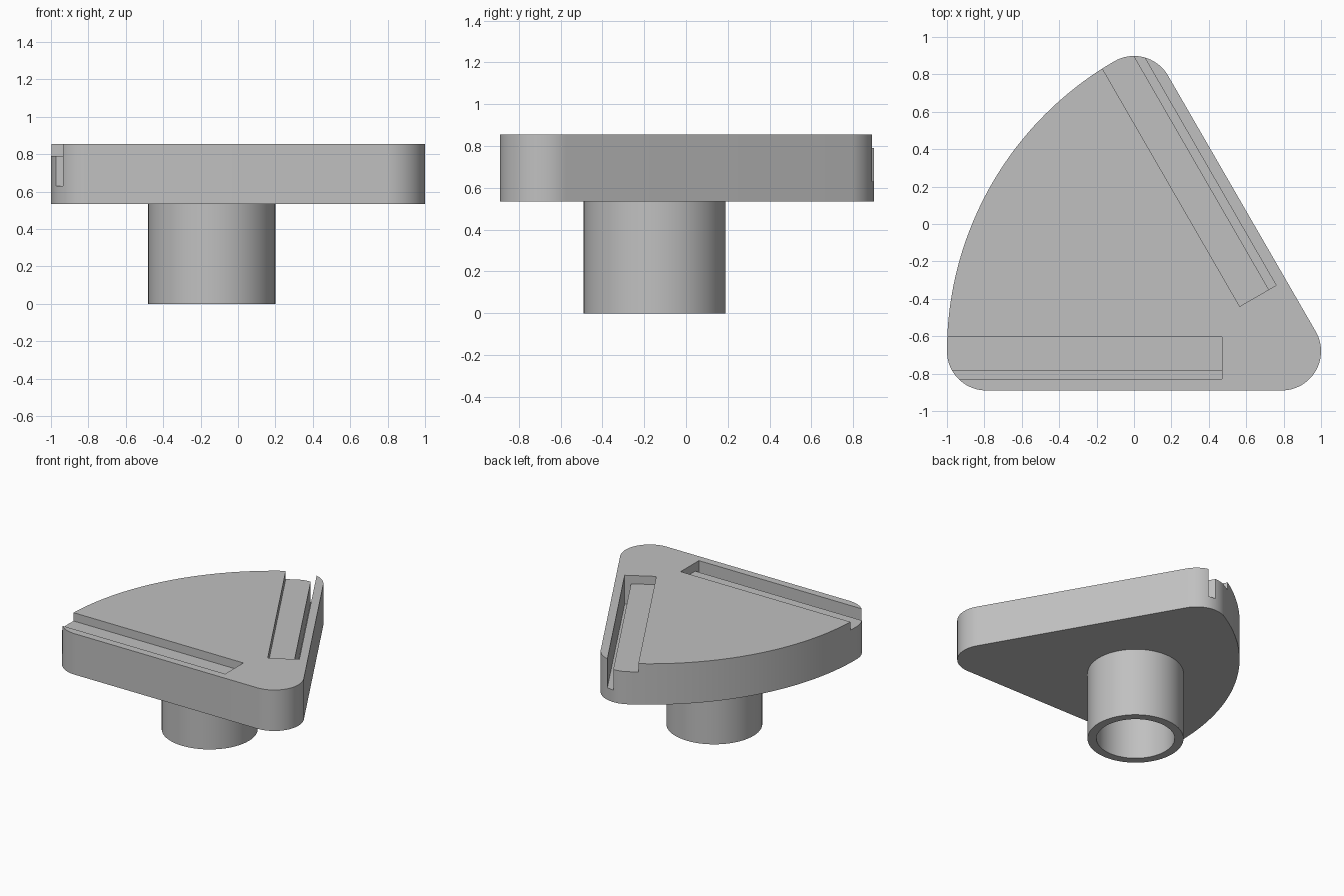
import bpy, bmesh, math
from mathutils import Vector

cube = bpy.data.objects.get("Cube")
if cube:
    bpy.data.objects.remove(cube, do_unlink=True)

# Single flat grey
grey = bpy.data.materials.new("light_grey")
grey.use_nodes = True
colour = (0.53, 0.53, 0.53, 1)
grey.diffuse_color = colour
grey.node_tree.nodes["Principled BSDF"].inputs["Base Color"].default_value = colour

Z_BOTTOM, Z_TOP = 0.535, 0.855
CORNER_R, SPAN = 0.21, 1.58
PIVOT = Vector((0.79, -0.68, 0))


def direction(degrees):
    a = math.radians(degrees)
    return Vector((math.cos(a), math.sin(a), 0))


def arc(centre, radius, start, end, steps):
    return [centre + radius * direction(start + (end - start) * i / steps)
            for i in range(steps + 1)]


def prism(name, points, sweep):
    """Close a polygon and sweep it into a solid."""
    bm = bmesh.new()
    face = bm.faces.new([bm.verts.new(p) for p in points])
    swept = bmesh.ops.extrude_face_region(bm, geom=[face])["geom"]
    verts = [v for v in swept if isinstance(v, bmesh.types.BMVert)]
    bmesh.ops.translate(bm, verts=verts, vec=sweep)
    return finish(name, bm)


def finish(name, bm):
    bmesh.ops.remove_doubles(bm, verts=bm.verts, dist=0.0005)
    bmesh.ops.recalc_face_normals(bm, faces=bm.faces)
    mesh = bpy.data.meshes.new(name)
    bm.to_mesh(mesh)
    bm.free()
    mesh.materials.append(grey)
    obj = bpy.data.objects.new(name, mesh)
    bpy.context.collection.objects.link(obj)
    return obj


def activate(obj):
    bpy.ops.object.select_all(action='DESELECT')
    obj.select_set(True)
    bpy.context.view_layer.objects.active = obj


# Sector-shaped plate with rounded corners
outline = (arc(PIVOT, CORNER_R, -90, 30, 24)
           + arc(PIVOT + SPAN * direction(120), CORNER_R, 30, 120, 18)
           + arc(PIVOT, SPAN + CORNER_R, 120, 180, 48)
           + arc(PIVOT + SPAN * direction(180), CORNER_R, 180, 270, 18))
for p in outline:
    p.z = Z_BOTTOM
plate = prism("sector_plate", outline, Vector((0, 0, Z_TOP - Z_BOTTOM)))

# Stepped slots along both straight edges, open at the curved side
step = [(-0.075, 0.79), (-0.075, 0.95), (0.15, 0.95),
        (0.15, 0.63), (0.105, 0.63), (0.105, 0.79)]
for name, along, outward in (("front_slot_cutter", 180, 270),
                             ("side_slot_cutter", 120, 30)):
    start = PIVOT + 0.32 * direction(along)
    profile = [start + w * direction(outward) + Vector((0, 0, z)) for w, z in step]
    cutter = prism(name, profile, 1.7 * direction(along))
    cutter.hide_render = True
    cut = plate.modifiers.new(name, 'BOOLEAN')
    cut.operation = 'DIFFERENCE'
    cut.solver = 'EXACT'
    cut.object = cutter
    activate(plate)
    bpy.ops.object.modifier_apply(modifier=cut.name)
    bpy.data.objects.remove(cutter, do_unlink=True)

# Hollow round stem under the plate
bm = bmesh.new()
SIDES = 64
centre = Vector((-0.14, -0.15, 0))
rings = []
for radius, z in ((0.34, Z_BOTTOM), (0.34, 0), (0.277, 0), (0.277, Z_BOTTOM)):
    ring = arc(centre + Vector((0, 0, z)), radius, 0, 360, SIDES)[:-1]
    rings.append([bm.verts.new(p) for p in ring])
for k, ring in enumerate(rings):
    following = rings[(k + 1) % len(rings)]
    for i in range(SIDES):
        j = (i + 1) % SIDES
        bm.faces.new((ring[i], ring[j], following[j], following[i]))
stem = finish("hollow_stem", bm)

for obj in (plate, stem):
    activate(obj)
    bpy.ops.object.shade_smooth_by_angle(angle=math.radians(30))
